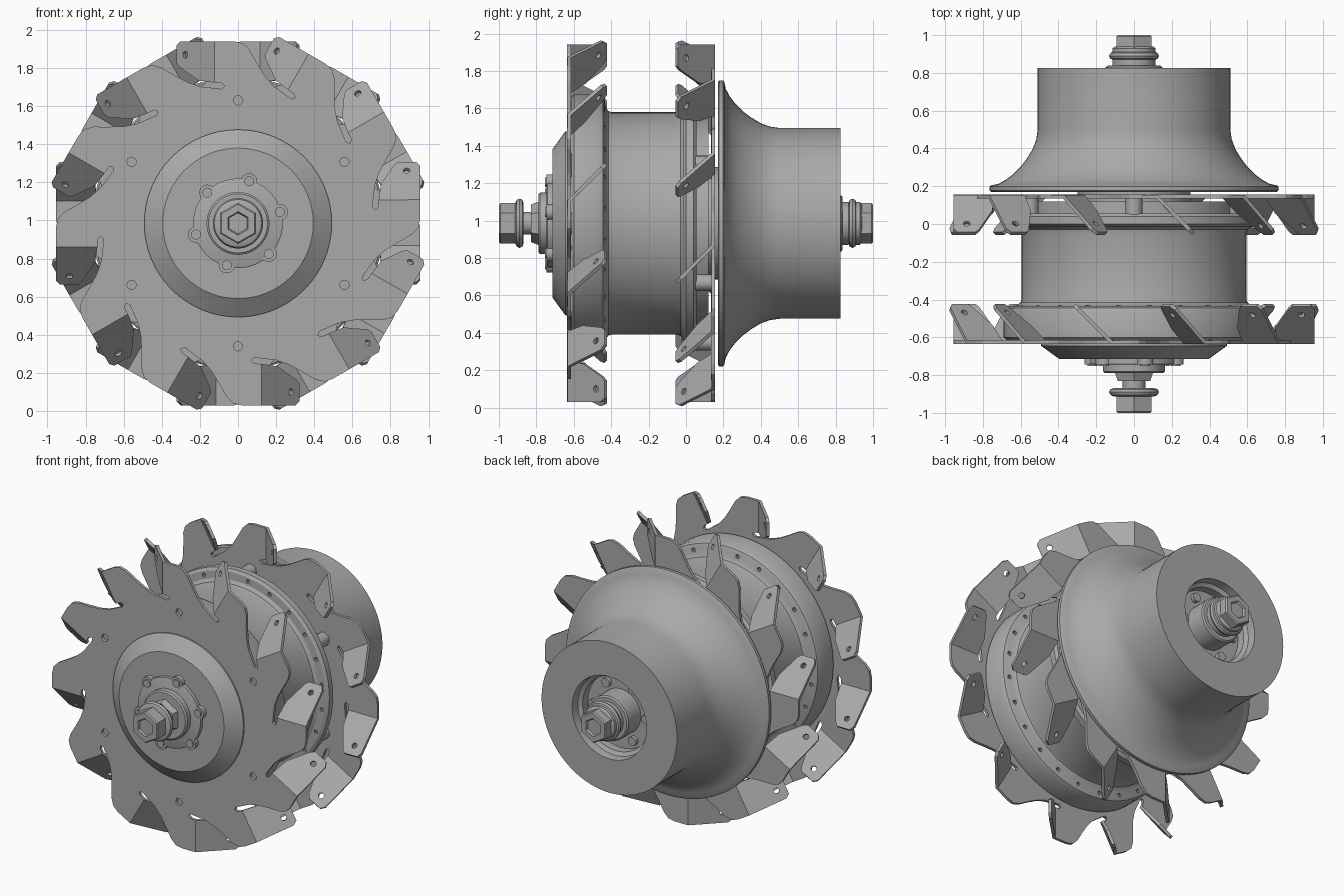
import bpy, bmesh, math
from mathutils import Matrix, Vector

AXIS_Z = 0.985
TEETH = 12

if "Cube" in bpy.data.objects:
    bpy.data.objects.remove(bpy.data.objects["Cube"], do_unlink=True)

steel = bpy.data.materials.new("steel_grey")
steel.use_nodes = True
steel.diffuse_color = (0.4, 0.4, 0.4, 1)
steel.node_tree.nodes["Principled BSDF"].inputs["Base Color"].default_value = (0.4, 0.4, 0.4, 1)


def finish(bm, name, y=0.0):
    bmesh.ops.recalc_face_normals(bm, faces=bm.faces)
    mesh = bpy.data.meshes.new(name)
    bm.to_mesh(mesh)
    bm.free()
    mesh.materials.append(steel)
    ob = bpy.data.objects.new(name, mesh)
    ob.location = (0, y, AXIS_Z)
    bpy.context.collection.objects.link(ob)
    return ob


def smooth(ob):
    bpy.ops.object.select_all(action='DESELECT')
    ob.select_set(True)
    bpy.context.view_layer.objects.active = ob
    bpy.ops.object.shade_smooth_by_angle(angle=math.radians(30))


def lathe(name, profile, sides=64):
    """Spin (radius, y) points around the axle."""
    bm = bmesh.new()
    vs = [bm.verts.new((0, y, r)) for r, y in profile]
    edges = [bm.edges.new(pair) for pair in zip(vs, vs[1:])]
    bmesh.ops.spin(bm, geom=vs + edges, cent=(0, 0, 0), axis=(0, 1, 0),
                   angle=2 * math.pi, steps=sides)
    bmesh.ops.remove_doubles(bm, verts=bm.verts, dist=1e-5)
    ob = finish(bm, name)
    if sides > 8:
        smooth(ob)
    return ob


def pegs(name, count, ring, radius, y0, y1, start=0.0, sides=16):
    """Ring of small cylinders lying along the axle direction."""
    bm = bmesh.new()
    for i in range(count):
        a = math.radians(start) + 2 * math.pi * i / count
        pos = Vector((ring * math.cos(a), (y0 + y1) / 2, ring * math.sin(a)))
        bmesh.ops.create_cone(bm, cap_ends=True, segments=sides, radius1=radius,
                              radius2=radius, depth=y1 - y0,
                              matrix=Matrix.Translation(pos) @ Matrix.Rotation(math.pi / 2, 4, 'X'))
    return finish(bm, name)


def apply_modifiers(ob):
    dg = bpy.context.evaluated_depsgraph_get()
    baked = bpy.data.meshes.new_from_object(ob.evaluated_get(dg))
    ob.modifiers.clear()
    ob.data = baked


def cut(ob, cutter):
    cutter.hide_render = True
    mod = ob.modifiers.new("holes", 'BOOLEAN')
    mod.operation = 'DIFFERENCE'
    mod.solver = 'EXACT'
    mod.object = cutter
    apply_modifiers(ob)
    bpy.data.objects.remove(cutter, do_unlink=True)


# Toothed disc: flat sheet whose teeth carry tabs folded back at 45 degrees
FOLD = -0.12
tooth = [(.14, .775), (.10, .84), (.06, .91), (.025, .945), (-.02, .955),
         (FOLD, .955), (FOLD, .738), (-.085, .735), (-.07, .72), (-.085, .705), (-.2, .718)]
tab = [(-.2, .75), (-.3, .82), (-.315, .84), (-.315, .935), (-.295, .955)]


def toothed_disc():
    bm = bmesh.new()
    rim = []
    for k in range(TEETH):
        turn = Matrix.Rotation(-2 * math.pi * k / TEETH, 4, 'Y')
        row = [bm.verts.new(turn @ Vector((x, 0, z))) for x, z in tooth]
        flap = [bm.verts.new(turn @ Vector((x, FOLD - x, z))) for x, z in tab]
        bm.faces.new([row[5], row[6]] + flap)
        rim += row
    bm.faces.new(rim)
    ob = finish(bm, "front_toothed_disc")
    mod = ob.modifiers.new("sheet", 'SOLIDIFY')
    mod.thickness = 0.02
    mod.offset = 0
    apply_modifiers(ob)
    # bolt holes through the tabs and the disc
    bm = bmesh.new()
    for k in range(TEETH):
        turn = Matrix.Rotation(-2 * math.pi * k / TEETH, 4, 'Y')
        along = Vector((1, 1, 0)).to_track_quat('Z', 'Y').to_matrix().to_4x4()
        bmesh.ops.create_cone(bm, cap_ends=True, segments=14, radius1=.018, radius2=.018, depth=.1,
                              matrix=turn @ Matrix.Translation((-.27, FOLD + .27, .885)) @ along)
    cut(ob, finish(bm, "tab_hole_cutter"))
    cut(ob, pegs("disc_hole_cutter", 6, .645, .024, -.05, .05, 30))
    return ob


front_disc = toothed_disc()
rear_disc = front_disc.copy()
rear_disc.name = "rear_toothed_disc"
bpy.context.collection.objects.link(rear_disc)
front_disc.location.y = -.625
rear_disc.location.y = .145
rear_disc.rotation_euler.z = math.pi

# Hub drum with a deep front flange and a thin rear flange
hub = lathe("hub_drum", [(0, -.613), (.675, -.613), (.69, -.6), (.69, -.465), (.68, -.445),
                         (.66, -.435), (.62, -.43), (.6, -.415), (.595, -.4), (.595, -.05),
                         (.6, -.03), (.62, -.015), (.67, -.012), (.688, 0), (.688, .04),
                         (.67, .055), (.57, .055), (.57, .12), (0, .12)], 72)
cut(hub, pegs("front_flange_cutter", 24, .645, .013, -.47, -.41, 7.5, 10))
cut(hub, pegs("rear_flange_cutter", 24, .645, .013, -.04, .03, 7.5, 10))
smooth(hub)
smooth(pegs("disc_standoffs", 6, .635, .045, .05, .136, 30))

# Front cover and bearing flange with its bolts
lathe("front_cover", [(0, -.63), (.492, -.63), (.492, -.645), (.395, -.715), (0, -.715)])
lathe("bearing_flange", [(0, -.71), (.235, -.71), (.235, -.74), (.225, -.745), (0, -.745)])
smooth(pegs("flange_bolt_bosses", 6, .228, .042, -.745, -.71, 15, 20))
smooth(pegs("flange_bolts", 6, .228, .026, -.753, -.74, 15, 16))
lathe("bearing_collar", [(0, -.74), (.165, -.74), (.165, -.78), (.155, -.788), (0, -.788)])
lathe("front_lock_nut", [(0, -.78), (.115, -.78), (.115, -.79), (.1, -.83), (0, -.83)], 6)
lathe("axle", [(0, -.93), (.06, -.93), (.06, .93), (0, .93)], 32)

# Rounded washers and end nuts, alike at both ends of the axle
for end, s in (("front", -1), ("rear", 1)):
    lathe(end + "_dome_washer", [(0, s * .868), (.105, s * .868), (.125, s * .875), (.132, s * .89),
                                 (.125, s * .905), (.105, s * .914), (0, s * .914)], 40)
    lathe(end + "_end_nut", [(0, s * .91), (.108, s * .91), (.108, s * .992), (.1, s),
                             (.062, s), (.055, s * .985), (0, s * .985)], 6)

# Flared rear drum with a stepped recess in its end
lathe("flared_drum", [(0, .17), (.755, .17), (.765, .177), (.765, .198), (.755, .205), (.72, .212),
                      (.68, .233), (.64, .263), (.6, .303), (.565, .35), (.535, .4), (.517, .45),
                      (.51, .5), (.51, .825), (.28, .825), (.275, .77), (.25, .755),
                      (.25, .7), (0, .7)], 80)
lathe("drum_core", [(0, .1), (.3, .1), (.3, .2), (0, .2)], 32)
smooth(pegs("recess_bolts", 6, .2, .03, .69, .725, 0, 16))

# Rear bearing collars on the axle
lathe("rear_collar", [(0, .69), (.15, .69), (.15, .83), (.14, .838), (.115, .838), (.115, .87), (0, .87)], 40)
lathe("rear_spacer", [(0, .9), (.115, .9), (.115, .93), (.1, .94), (0, .94)], 40)
